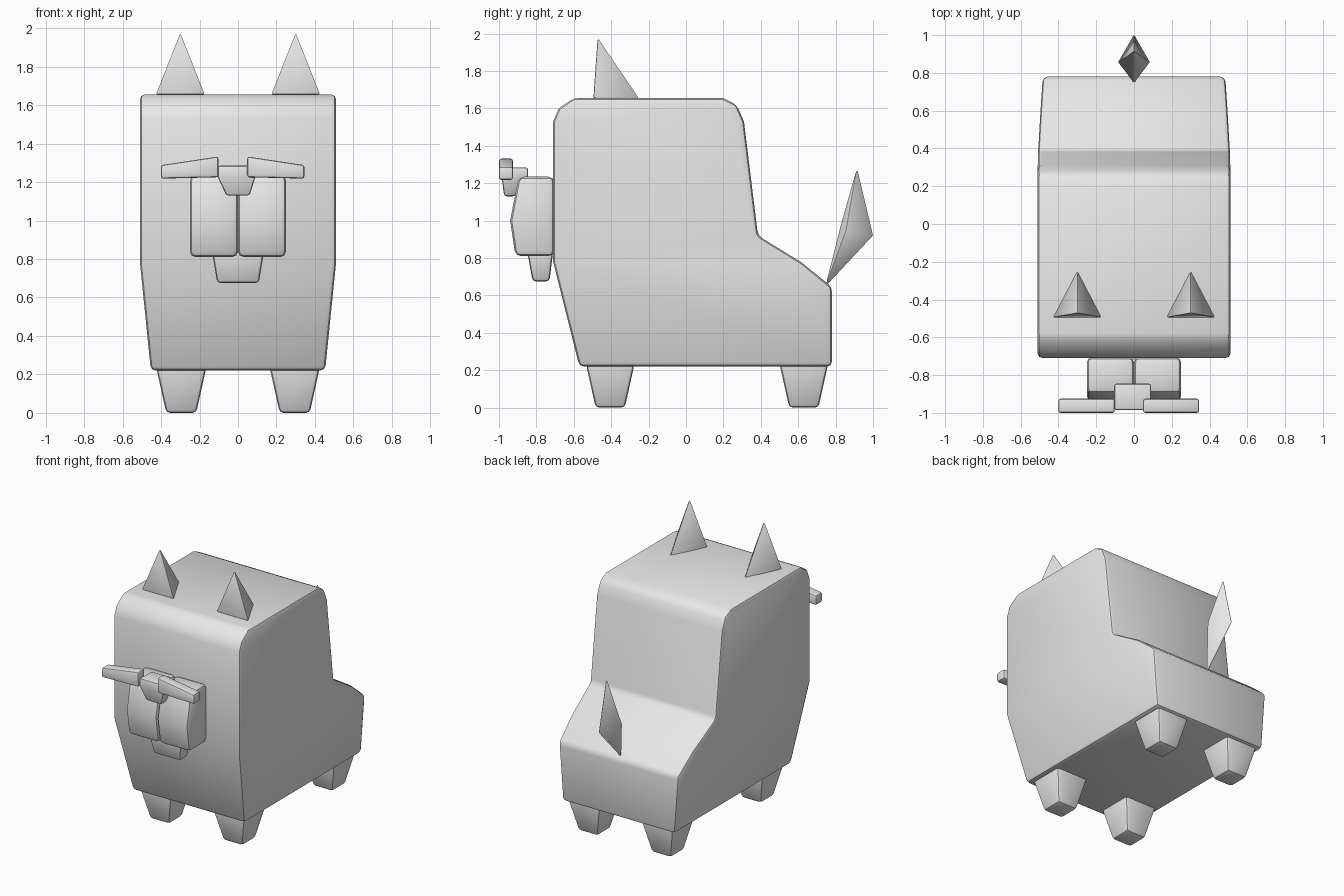
import bpy, bmesh
from mathutils import Vector

if "Cube" in bpy.data.objects:
    bpy.data.objects.remove(bpy.data.objects["Cube"])

grey = bpy.data.materials.new("plain grey")
grey.diffuse_color = (0.8, 0.8, 0.8, 1)
grey.use_nodes = True
grey.node_tree.nodes["Principled BSDF"].inputs["Base Color"].default_value = grey.diffuse_color


def finish(name, bm, bevel, segments=2):
    """Soften the hard edges and turn the mesh into a smooth-shaded object."""
    bmesh.ops.recalc_face_normals(bm, faces=bm.faces)
    if bevel:
        hard = [e for e in bm.edges if e.calc_face_angle(0) > 0.6]
        bmesh.ops.bevel(bm, geom=hard, offset=bevel, segments=segments,
                        profile=0.5, affect='EDGES', clamp_overlap=True)
    mesh = bpy.data.meshes.new(name)
    bm.to_mesh(mesh)
    bm.free()
    mesh.materials.append(grey)
    ob = bpy.data.objects.new(name, mesh)
    bpy.context.collection.objects.link(ob)
    bpy.ops.object.select_all(action='DESELECT')
    ob.select_set(True)
    bpy.context.view_layer.objects.active = ob
    bpy.ops.object.shade_smooth_by_angle(angle=0.6)
    return ob


def hull(name, points, bevel, segments=2):
    """Convex solid around a few corner points."""
    bm = bmesh.new()
    for p in points:
        bm.verts.new(p)
    bmesh.ops.convex_hull(bm, input=bm.verts)
    bmesh.ops.dissolve_limit(bm, angle_limit=0.01, verts=bm.verts, edges=bm.edges)
    return finish(name, bm, bevel, segments)


def rect(x0, x1, y0, y1, z):
    return [(x, y, z) for x in (x0, x1) for y in (y0, y1)]


def extrude_side(profile, x0, x1):
    """Side outline (y, z) pulled across x."""
    bm = bmesh.new()
    face = bm.faces.new([bm.verts.new((x0, y, z)) for y, z in profile])
    out = bmesh.ops.extrude_face_region(bm, geom=[face])
    for v in out["geom"]:
        if isinstance(v, bmesh.types.BMVert):
            v.co.x = x1
    return bm


# Body: side outline, narrowed below a slanted waist line
outline = [(-0.57, 0.22), (-0.71, 0.78), (-0.71, 1.53), (-0.68, 1.60), (-0.60, 1.655),
           (0.20, 1.655), (0.27, 1.62), (0.31, 1.53), (0.385, 0.92), (0.62, 0.775),
           (0.78, 0.645), (0.78, 0.22)]
body = extrude_side(outline, -0.51, 0.51)
slope = 0.14 / 1.095
bmesh.ops.bisect_plane(body, geom=body.verts[:] + body.edges[:] + body.faces[:],
                       plane_co=Vector((0, -0.71, 0.78)),
                       plane_no=Vector((0, -slope, 1)).normalized(), dist=0.001)
for v in body.verts:
    waist = 0.78 + slope * (v.co.y + 0.71)
    t = min(1, (v.co.z - 0.22) / (waist - 0.22))
    v.co.x *= (0.453 + 0.057 * t) / 0.51
finish("body", body, 0.025)

# Legs and ears
for side, s in (("left", -1), ("right", 1)):
    cx = 0.295 * s
    for place, cy in (("front", -0.405), ("back", 0.63)):
        hull(f"{place}_{side}_leg",
             rect(cx - 0.13, cx + 0.13, cy - 0.13, cy + 0.13, 0.235)
             + rect(cx - 0.078, cx + 0.078, cy - 0.078, cy + 0.078, 0), 0.02)
    ex = 0.3 * s
    hull(f"{side}_ear", [(ex - 0.13, -0.495, 1.655), (ex + 0.13, -0.495, 1.655),
                         (ex, -0.245, 1.65), (ex, -0.472, 1.985)], 0.008)

# Tail: slim leaning double pyramid
hull("tail", [(0, 0.742, 0.64), (0, 0.825, 0.97), (0, 1.003, 0.92),
              (-0.085, 0.855, 0.95), (0.085, 0.855, 0.95), (0, 0.915, 1.29)], 0.006)

# Muzzle: two cheeks side by side
cheek = [(-0.705, 1.235), (-0.895, 1.235), (-0.94, 1.0), (-0.912, 0.81), (-0.705, 0.81)]
for side, x0, x1 in (("left", -0.25, 0), ("right", 0, 0.25)):
    finish(f"{side}_cheek", extrude_side(cheek, x0, x1), 0.03)

# Chin under the muzzle
hull("chin", rect(-0.135, 0.135, -0.85, -0.71, 0.84)
     + rect(-0.108, 0.108, -0.82, -0.73, 0.675), 0.018)

# Nose: block tapering downward
hull("nose", rect(-0.105, 0.09, -0.985, -0.845, 1.285)
     + rect(-0.105, 0.09, -0.985, -0.845, 1.225)
     + rect(-0.06, 0.06, -0.972, -0.915, 1.13), 0.012)

# Bars either side of the nose
for side, inner, outer in (("left", -0.102, -0.4), ("right", 0.048, 0.345)):
    hull(f"{side}_nose_bar", [(x, y, z) for y in (-1.0, -0.925)
                              for x, z in ((inner, 1.225), (inner, 1.333),
                                           (outer, 1.218), (outer, 1.288))], 0.012)
